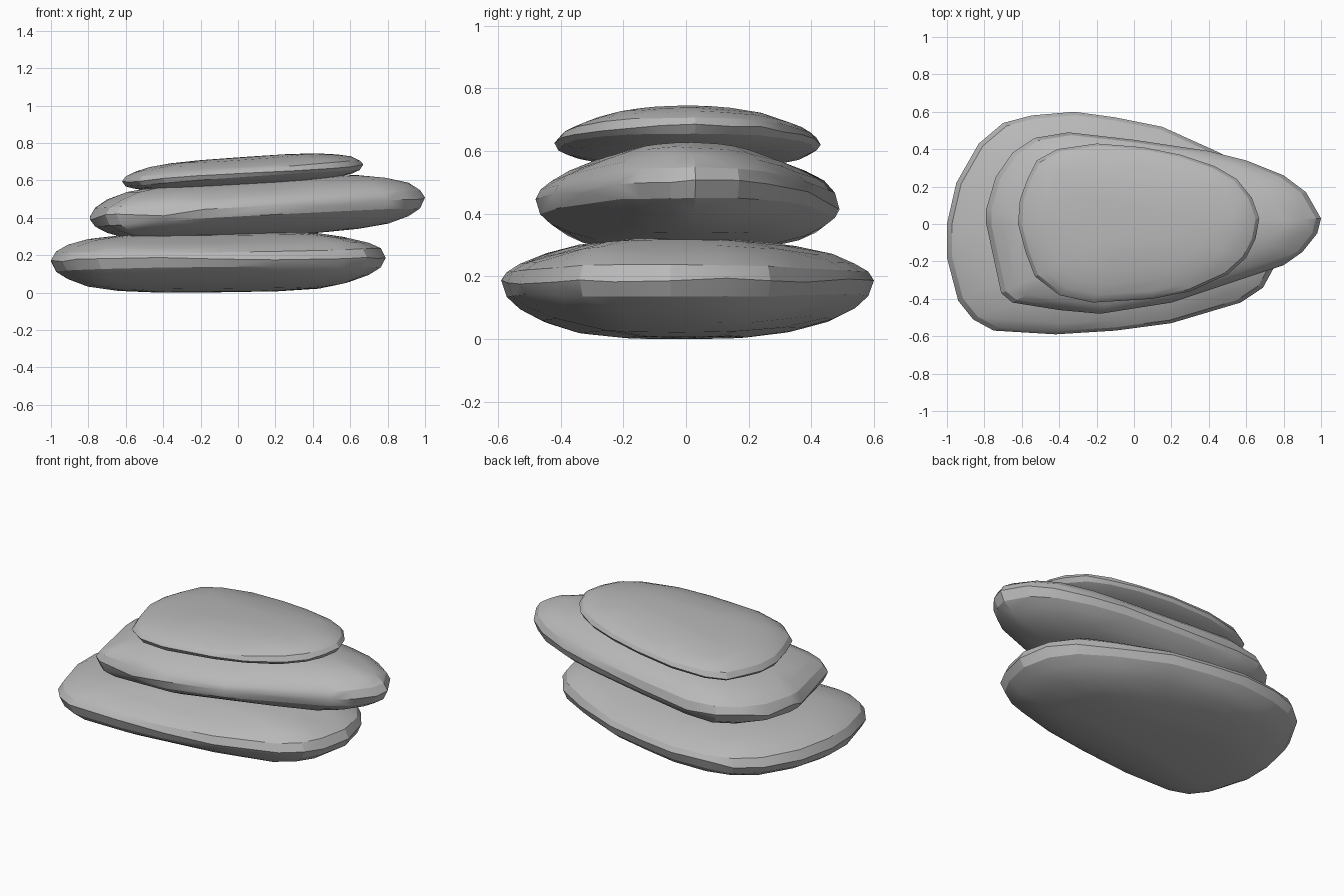
import bpy, bmesh, math, random
from mathutils import Vector

cube = bpy.data.objects.get("Cube")
if cube:
    bpy.data.objects.remove(cube, do_unlink=True)

random.seed(4)

# One plain grey for all the stones
stone_grey = bpy.data.materials.new("stone grey")
stone_grey.use_nodes = True
grey = (0.48, 0.48, 0.48, 1)
stone_grey.diffuse_color = grey
shader = stone_grey.node_tree.nodes["Principled BSDF"]
shader.inputs["Base Color"].default_value = grey
shader.inputs["Roughness"].default_value = 0.8

RINGS = (0.97, 0.9, 0.78, 0.6, 0.35, 0)


def make_stone(name, outline, tail_z, head_z, rise, drop, floor=None):
    """Pebble: domes shrink inwards from a tilted rim, wrapped in a convex hull."""
    tail = min(x for x, y in outline)
    head = max(x for x, y in outline)
    middle = (tail + head) / 2
    half = (head - tail) / 2

    def rim_height(x):
        return tail_z + (head_z - tail_z) * (x - tail) / (head - tail)

    bm = bmesh.new()
    for x, y in outline:
        wobble = random.uniform(-1, 1) * rise * 0.08
        bm.verts.new((x, y, rim_height(x) + wobble))
    for side, depth in ((1, rise), (-1, -drop)):
        for scale in RINGS:
            # the ends are blunter than the long sides
            for x, y in outline:
                along = min(1, abs(x - middle) / half)
                power = 2 + 1.8 * along ** 2
                dome = math.sqrt(1 - scale ** power)
                chip = 1
                if scale > 0.7:
                    chip = random.uniform(0.92, 1.03)
                px = middle + (x - middle) * scale
                bm.verts.new((px, y * scale, rim_height(px) + depth * dome * chip))
    bmesh.ops.remove_doubles(bm, verts=bm.verts[:], dist=0.004)
    hull = bmesh.ops.convex_hull(bm, input=bm.verts[:])
    loose = [v for v in bm.verts if not v.link_faces]
    bmesh.ops.delete(bm, geom=loose, context="VERTS")
    bmesh.ops.recalc_face_normals(bm, faces=bm.faces[:])
    # rest the stone on the ground
    if floor is not None:
        shift = floor - min(v.co.z for v in bm.verts)
        bmesh.ops.translate(bm, verts=bm.verts[:], vec=Vector((0, 0, shift)))

    mesh = bpy.data.meshes.new(name)
    bm.to_mesh(mesh)
    bm.free()
    mesh.materials.append(stone_grey)
    stone = bpy.data.objects.new(name, mesh)
    bpy.context.collection.objects.link(stone)
    bpy.ops.object.select_all(action="DESELECT")
    stone.select_set(True)
    bpy.context.view_layer.objects.active = stone
    bpy.ops.object.shade_smooth_by_angle(angle=math.radians(20))
    return stone


# Widest stone, blunt on the right
make_stone("bottom_stone", [
    (.79, -.05), (.75, -.23), (.69, -.34), (.57, -.42), (.2, -.53), (-.1, -.57),
    (-.42, -.59), (-.75, -.57), (-.86, -.51), (-.94, -.41), (-1, -.18), (-1, 0),
    (-.95, .22), (-.83, .43), (-.7, .54), (-.55, .58), (-.32, .6), (-.1, .57),
    (.15, .52), (.46, .38), (.65, .27), (.75, .13)],
    tail_z=.17, head_z=.19, rise=.14, drop=.18, floor=0)

# Long stone with a pointed left end, tilted upwards
make_stone("middle_stone", [
    (1, .03), (.98, -.05), (.9, -.15), (.8, -.22), (.5, -.32), (.2, -.42),
    (-.18, -.48), (-.4, -.46), (-.65, -.42), (-.71, -.37), (-.74, -.2), (-.79, 0),
    (-.79, .08), (-.74, .25), (-.65, .38), (-.53, .46), (-.35, .49), (0, .45),
    (.4, .39), (.6, .34), (.8, .26), (.92, .17)],
    tail_z=.4, head_z=.5, rise=.16, drop=.15)

# Thin capstone
make_stone("top_stone", [
    (.67, .03), (.65, -.08), (.6, -.18), (.5, -.27), (.3, -.36), (.1, -.4),
    (-.22, -.42), (-.4, -.38), (-.53, -.28), (-.58, -.15), (-.62, 0), (-.61, .13),
    (-.57, .24), (-.52, .34), (-.41, .4), (-.2, .43), (.05, .41), (.25, .37),
    (.43, .31), (.55, .24), (.63, .14)],
    tail_z=.59, head_z=.68, rise=.09, drop=.07)
